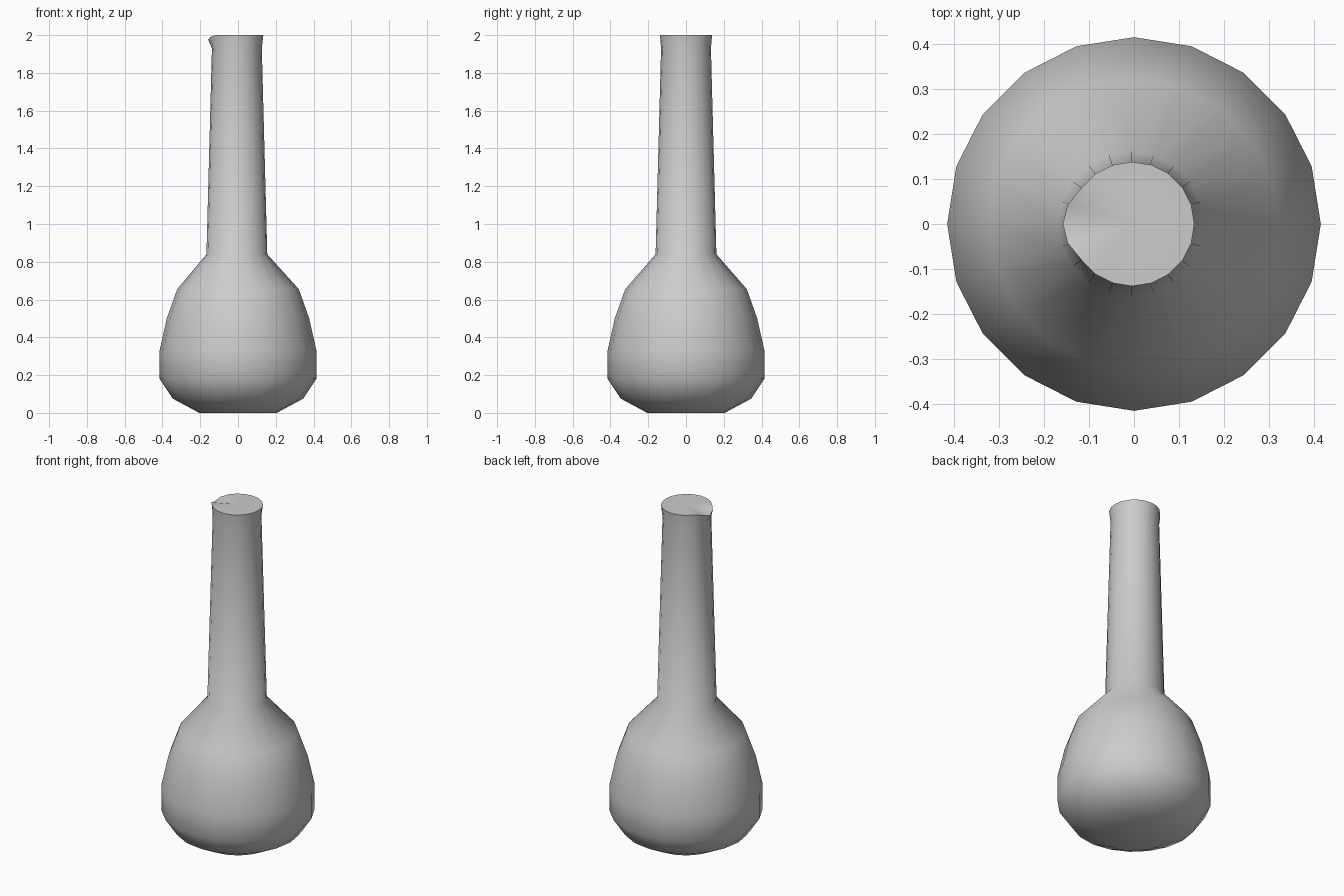
import bpy, bmesh, math

if "Cube" in bpy.data.objects:
    bpy.data.objects.remove(bpy.data.objects["Cube"])

SIDES = 20
# radius, height, x offset of each ring from base to lip
PROFILE = [(0.205, 0.0, 0), (0.345, 0.075, 0), (0.415, 0.18, 0), (0.415, 0.33, 0),
           (0.377, 0.5, 0), (0.322, 0.655, 0), (0.161, 0.84, -0.006),
           (0.132, 1.93, -0.006), (0.138, 2.0, -0.004)]

bm = bmesh.new()
rings = []
for r, z, dx in PROFILE:
    rings.append([bm.verts.new((dx + r * math.cos(math.tau * i / SIDES),
                                r * math.sin(math.tau * i / SIDES), z))
                  for i in range(SIDES)])

# bulb and neck walls
for a, b in zip(rings, rings[1:]):
    for i in range(SIDES):
        j = (i + 1) % SIDES
        bm.faces.new((a[i], a[j], b[j], b[i]))

# pouring lip pulled out and down on the left side
half = SIDES // 2
lip = rings[-1]
lip[half].co = (-0.158, 0, 1.975)
for k in (half - 1, half + 1):
    lip[k].co.x -= 0.012
    lip[k].co.z = 1.99

# base and top caps
bm.faces.new(rings[0][::-1])
centre = bm.verts.new((0, 0, 2.0))
for i in range(SIDES):
    bm.faces.new((lip[i], lip[(i + 1) % SIDES], centre))

bmesh.ops.recalc_face_normals(bm, faces=bm.faces)
mesh = bpy.data.meshes.new("flask")
bm.to_mesh(mesh)
bm.free()
flask = bpy.data.objects.new("flask", mesh)
bpy.context.collection.objects.link(flask)
bpy.context.view_layer.objects.active = flask
flask.select_set(True)
bpy.ops.object.shade_smooth_by_angle(angle=math.radians(50))
